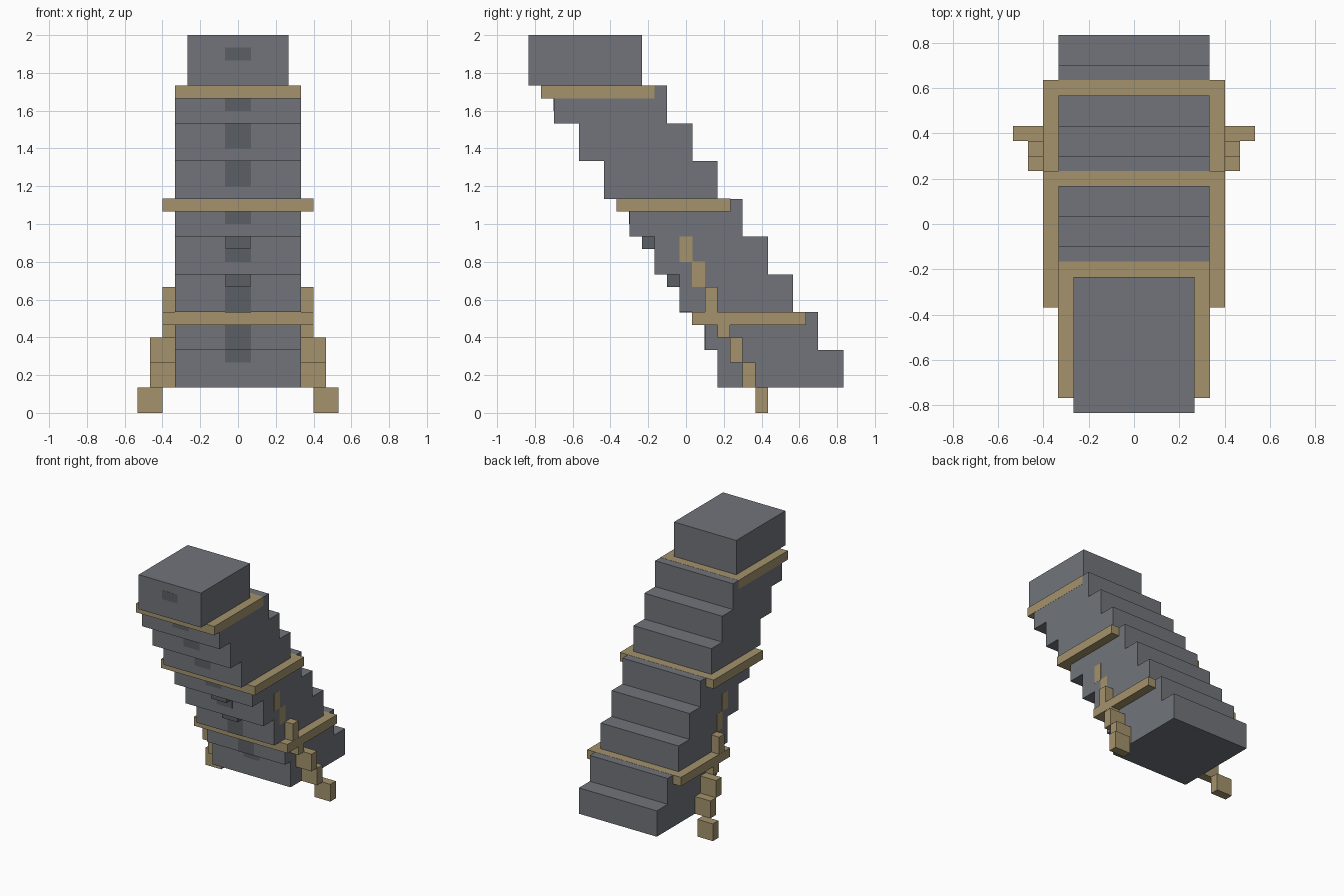
import bpy, bmesh

if "Cube" in bpy.data.objects:
    bpy.data.objects.remove(bpy.data.objects["Cube"])

U = 1 / 15      # one block unit
EPS = 0.001     # lifts inlays just clear of flush surfaces


def material(name, color):
    m = bpy.data.materials.new(name)
    m.diffuse_color = (*color, 1)
    m.use_nodes = True
    m.node_tree.nodes["Principled BSDF"].inputs["Base Color"].default_value = m.diffuse_color
    return m


GREY = material("dark_metal", (0.165, 0.175, 0.195))
DARK = material("darker_metal", (0.105, 0.113, 0.125))
TAN = material("brass", (0.37, 0.29, 0.15))


def finish(name, bm, mat):
    bmesh.ops.recalc_face_normals(bm, faces=bm.faces)
    mesh = bpy.data.meshes.new(name)
    bm.to_mesh(mesh)
    bm.free()
    mesh.materials.append(mat)
    obj = bpy.data.objects.new(name, mesh)
    bpy.context.collection.objects.link(obj)
    return obj


def add_box(bm, x, y, z, grow=0):
    """Box from (min, max) ranges in block units."""
    cube = bmesh.ops.create_cube(bm, size=1)["verts"]
    for v in cube:
        v.co = [(a + b) / 2 * U + c * ((b - a) * U + 2 * grow)
                for c, (a, b) in zip(v.co, (x, y, z))]


def boxes(name, mat, parts, grow=0):
    bm = bmesh.new()
    for x, y, z in parts:
        add_box(bm, x, y, z, grow)
    return finish(name, bm, mat)


# Leaning barrel: stepped side profile (front y, back y, bottom z), extruded in x
steps = [(2.5, 12.5, 2)]
steps += [(1.5 - 2 * i, 10.5 - 2 * i, 5 + 3 * i) for i in range(7)]
front = [(f, z + dz) for f, b, z in steps for dz in (0, 3)]
back = [(b, z + dz) for f, b, z in steps for dz in (0, 3)]
bm = bmesh.new()
face = bm.faces.new([bm.verts.new((-5 * U, y * U, z * U))
                     for y, z in front + back[::-1]])
ext = bmesh.ops.extrude_face_region(bm, geom=[face])["geom"]
bmesh.ops.translate(bm, vec=(10 * U, 0, 0),
                    verts=[e for e in ext if isinstance(e, bmesh.types.BMVert)])
finish("barrel", bm, GREY)

# Narrower top block
boxes("muzzle_block", GREY, [((-4, 4), (-12.5, -3.5), (26, 30))])

# Bands around the barrel (half width, front y, bottom z)
for name, w, y, z in (("lower_band", 6, 0.5, 7), ("middle_band", 6, -5.5, 16),
                      ("upper_band", 5, -11.5, 25)):
    boxes(name, TAN, [((-w, w), (y, y + 9), (z, z + 1))], EPS)

# Dark centre inlay showing on the front of each step (front y, z range)
inlay = [(2.5, 4, 5), (1.5, 5, 7), (-0.5, 8, 10), (-2.5, 12, 13), (-4.5, 15, 16),
         (-6.5, 18, 20), (-8.5, 21, 23), (-10.5, 24, 25), (-12.5, 28, 29)]
boxes("front_inlay", DARK,
      [((-1, 1), (y, y + 1), (a, b)) for y, a, b in inlay], EPS)

# Small blocks tucked under two of the steps
boxes("front_studs", DARK, [((-1, 1), (-3.5, -2.5), (13, 14)),
                            ((-1, 1), (-1.5, -0.5), (10, 11))])

# Stepped support legs, mirrored (inner x of each block from the ground up)
for side, s in (("left", -1), ("right", 1)):
    leg, flush = [], []
    for i, x in enumerate((6, 5, 5, 4, 4, 3, 3)):
        block = (tuple(sorted((s * x, s * (x + 2)))),
                 (5.5 - i, 6.5 - i), (2 * i, 2 * i + 2))
        (flush if x == 3 else leg).append(block)
    boxes(side + "_leg", TAN, leg)
    boxes(side + "_leg_mount", TAN, flush, EPS)
